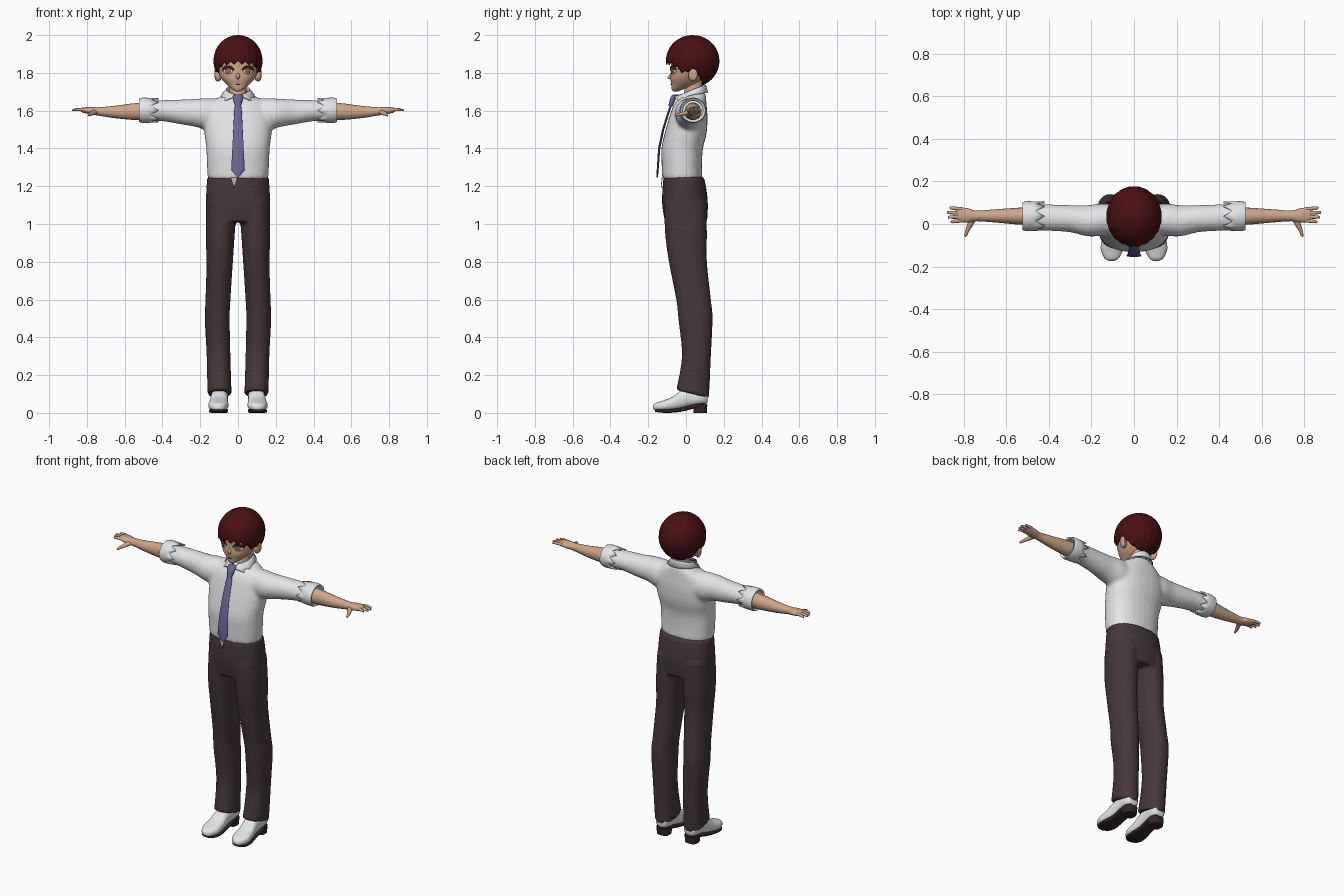
import bpy, bmesh
from math import sin, cos, pi, radians
from mathutils import Vector

cube = bpy.data.objects.get("Cube")
if cube:
    bpy.data.objects.remove(cube, do_unlink=True)


def material(name, r, g, b):
    mat = bpy.data.materials.new(name)
    mat.use_nodes = True
    mat.diffuse_color = (r, g, b, 1)
    bsdf = next(n for n in mat.node_tree.nodes if n.type == 'BSDF_PRINCIPLED')
    bsdf.inputs["Base Color"].default_value = (r, g, b, 1)
    bsdf.inputs["Roughness"].default_value = 0.7
    return mat


SKIN = material("skin", .62, .38, .25)
WHITE = material("white cloth", .8, .81, .83)
TROUSER = material("brown trouser cloth", .06, .04, .038)
HAIR = material("dark red hair", .065, .005, .006)
TIE = material("violet tie", .16, .14, .3)
SOLE = material("dark sole", .035, .02, .02)
EYE = material("eye white", .85, .8, .78)
IRIS = material("red brown iris", .35, .12, .09)
LINE = material("dark lash", .04, .012, .012)


def spline(secs, steps=5):
    """Smooth the list of cross-sections with a Catmull-Rom curve."""
    out = []
    for i in range(len(secs) - 1):
        a, b, c, d = (Vector(secs[max(0, min(len(secs) - 1, i + k))]) for k in (-1, 0, 1, 2))
        for s in range(steps):
            t = s / steps
            out.append(b + (c - a) * t / 2 + (a * 2 - b * 5 + c * 4 - d) * t * t / 2
                       + (b * 3 - a - c * 3 + d) * t ** 3 / 2)
    return out + [Vector(secs[-1])]


def grid(bm, rows, closed=True, caps=False):
    rows = [[bm.verts.new(p) for p in row] for row in rows]
    n = len(rows[0])
    for low, high in zip(rows, rows[1:]):
        for i in range(n if closed else n - 1):
            j = (i + 1) % n
            bm.faces.new((low[i], low[j], high[j], high[i]))
    if caps:
        bm.faces.new(rows[0])
        bm.faces.new(rows[-1])


def loft(bm, secs, axis='z', n=28, p=2.0, steps=5, side=1, warp=None):
    """Sections are (position on axis, centre a, centre b, radius a, radius b)."""
    rows = []
    for t, ca, cb, ra, rb in spline(secs, steps):
        row = []
        for i in range(n):
            c, s = cos(2 * pi * i / n), sin(2 * pi * i / n)
            a = ca + ra * abs(c) ** (2 / p) * (1 if c > 0 else -1)
            b = cb + rb * abs(s) ** (2 / p) * (1 if s > 0 else -1)
            co = Vector({'x': (t, a, b), 'y': (a, t, b), 'z': (a, b, t)}[axis])
            if warp:
                co = warp(co)
            co.x *= side
            row.append(co)
        rows.append(row)
    grid(bm, rows, caps=True)


def finish(name, bm, mat, side=1, thick=0, blend=0):
    bmesh.ops.scale(bm, vec=(side, 1, 1), verts=bm.verts)
    bmesh.ops.recalc_face_normals(bm, faces=bm.faces)
    me = bpy.data.meshes.new(name)
    bm.to_mesh(me)
    bm.free()
    me.shade_smooth()
    me.set_sharp_from_angle(angle=radians(50))
    me.materials.append(mat)
    ob = bpy.data.objects.new(name, me)
    bpy.context.collection.objects.link(ob)
    if thick:
        mod = ob.modifiers.new("thickness", 'SOLIDIFY')
        mod.thickness, mod.offset = thick, 0
    if blend:
        mod = ob.modifiers.new("merge", 'REMESH')
        mod.mode, mod.voxel_size, mod.use_smooth_shade = 'VOXEL', blend, True
        mod = ob.modifiers.new("soften", 'SMOOTH')
        mod.factor, mod.iterations = .5, 6
    return ob


def solid(name, mat, secs, axis='z', side=1, **kw):
    bm = bmesh.new()
    loft(bm, secs, axis, **kw)
    return finish(name, bm, mat, side)


def front_y(secs, x, z, p):
    """Depth of the front surface of an upright loft."""
    t, _, cy, rx, ry = min(spline(secs, 40), key=lambda s: abs(s[0] - z))
    return cy - ry * max(0, 1 - abs((x) / rx) ** p) ** (1 / p)


def plate(name, mat, secs, p, outline, lift, side=1):
    """Thin patch laid over the front of a loft."""
    bm = bmesh.new()
    mx = sum(q[0] for q in outline) / len(outline)
    mz = sum(q[1] for q in outline) / len(outline)
    rows = []
    for k in (.05, .35, .7, 1):
        pts = [(mx + (x - mx) * k, mz + (z - mz) * k) for x, z in outline]
        rows.append([(x, front_y(secs, x, z, p) - lift, z) for x, z in pts])
    grid(bm, rows)
    bm.faces.new(bm.verts[:] [:len(outline)])
    return finish(name, bm, mat, side, thick=.003)


def oval(x, z, rx, rz, n=18):
    return [(x + rx * cos(2 * pi * i / n), z + rz * sin(2 * pi * i / n)) for i in range(n)]


# Shirt body and sleeves merged into one soft surface
torso = [(1.24, 0, -.02, .16, .107), (1.32, 0, -.022, .165, .107), (1.4, 0, -.02, .168, .11),
         (1.48, 0, -.002, .178, .111), (1.56, 0, .012, .18, .102), (1.62, 0, .02, .165, .09),
         (1.655, 0, .03, .13, .077), (1.685, 0, .045, .075, .06), (1.7, 0, .05, .05, .045)]
sleeve = [(.06, .02, 1.575, .07, .085), (.15, .02, 1.58, .076, .087), (.22, .015, 1.588, .073, .075),
          (.3, .025, 1.593, .064, .066), (.4, .03, 1.6, .062, .056), (.48, .035, 1.6, .062, .055)]
bm = bmesh.new()
loft(bm, torso, p=2.3)
for side in (1, -1):
    loft(bm, sleeve, 'x', side=side)
finish("shirt", bm, WHITE, blend=.01)

# Trousers: hips and two legs merged
hips = [(1.25, 0, -.012, .163, .107), (1.18, 0, -.008, .168, .117), (1.1, 0, -.005, .171, .121),
        (1.01, 0, 0, .168, .112)]
leg = [(1.12, .085, -.004, .08, .112), (.95, .094, 0, .077, .111), (.8, .097, .01, .07, .101),
       (.6, .106, .04, .066, .092), (.5, .11, .05, .066, .091), (.3, .103, .055, .063, .077),
       (.1, .098, .035, .064, .087)]


def slant_hem(co):
    if co.z < .3:
        co.z -= (co.y - .035) * .25 * (.3 - co.z) / .2
    return co


bm = bmesh.new()
loft(bm, hips, p=2.3)
for side in (1, -1):
    loft(bm, leg, side=side, p=2.2, warp=slant_hem)
finish("trousers", bm, TROUSER, blend=.009)
plate("bare_waist", SKIN, hips, 2.3, [(-.04, 1.245), (-.02, 1.19), (-.002, 1.245)], .008)

# Neck and head
solid("neck", SKIN, [(1.62, 0, .035, .055, .055), (1.67, 0, .035, .05, .053),
                     (1.71, 0, .04, .046, .048), (1.78, 0, .045, .046, .048)])
face = [(1.702, 0, -.055, .012, .014), (1.715, 0, -.042, .032, .034), (1.74, 0, -.01, .062, .068),
        (1.77, 0, .005, .088, .088), (1.81, 0, .02, .105, .1), (1.86, 0, .03, .11, .11),
        (1.92, 0, .035, .1, .11), (1.97, 0, .035, .06, .07)]
solid("head", SKIN, face, n=36, p=2.2)
solid("nose", SKIN, [(-.07, 0, 1.785, .014, .024), (-.085, 0, 1.78, .009, .014),
                     (-.097, 0, 1.774, .002, .003)], 'y', n=12)
plate("mouth", LINE, face, 2.2, oval(0, 1.738, .014, .0022), .002)

for side, word in ((1, "left_"), (-1, "right_")):
    # Eyes, lashes and ears
    plate(word + "eye", EYE, face, 2.2, oval(.053, 1.815, .026, .021), .002, side)
    plate(word + "iris", IRIS, face, 2.2, oval(.052, 1.815, .013, .018), .004, side)
    arch = [(.053 + .031 * cos(a), 1.816 + .024 * sin(a)) for a in (.1, .6, 1.1, 1.6, 2.1, 2.6, 3)]
    inner = [(x, z - .006) for x, z in reversed(arch)]
    plate(word + "lash", LINE, face, 2.2, arch + inner, .005, side)
    solid(word + "ear", SKIN, [(.09, .03, 1.785, .014, .022), (.108, .034, 1.788, .022, .033),
                               (.12, .04, 1.793, .021, .03), (.124, .042, 1.795, .01, .016)], 'x', side, n=16)

    # Forearm with hand
    bm = bmesh.new()
    loft(bm, [(.45, .037, 1.597, .044, .047), (.55, .037, 1.595, .039, .044),
              (.65, .038, 1.593, .031, .033), (.74, .038, 1.596, .025, .022),
              (.78, .04, 1.6, .034, .02), (.82, .043, 1.603, .034, .014),
              (.832, .043, 1.604, .028, .009)], 'x', n=20)
    for i, length in enumerate((.045, .058, .062, .05)):
        y, r = .016 + .018 * i, .0085
        loft(bm, [(.805, y, 1.604, r, r), (.815 + length / 2, y + (i - 1.5) * .002, 1.606, r, r),
                  (.812 + length, y + (i - 1.5) * .004, 1.603, r * .75, r * .7),
                  (.816 + length, y + (i - 1.5) * .004, 1.602, r * .3, r * .3)], 'x', n=10)
    loft(bm, [(.035, .752, 1.596, .018, .014), (0, .768, 1.588, .015, .012),
              (-.03, .782, 1.581, .01, .009), (-.055, .79, 1.576, .006, .006),
              (-.06, .791, 1.576, .002, .002)], 'y', n=12)
    finish(word + "forearm_and_hand", bm, SKIN, side)

    # Rolled cuff with a ragged fold at the inner edge
    bm = bmesh.new()
    rows = []
    for x, r in ((.455, .064), (.475, .066), (.505, .067), (.52, .064), (.515, .054)):
        rows.append([])
        for i in range(32):
            a = 2 * pi * i / 32
            jag = (-.035, -.015, .005, -.01)[i % 4] if x < .46 else 0
            rows[-1].append((x + jag, .037 + r * cos(a), 1.602 + r * .95 * sin(a)))
    grid(bm, rows)
    finish(word + "cuff", bm, WHITE, side, thick=.007)

    # Shoe, sole and heel
    solid(word + "shoe", WHITE, [(-.174, .105, .03, .012, .01), (-.16, .105, .033, .034, .02),
                                 (-.12, .104, .038, .052, .028), (-.07, .102, .049, .05, .037),
                                 (-.03, .1, .068, .046, .048), (.02, .098, .083, .044, .05),
                                 (.08, .097, .087, .045, .045), (.108, .097, .085, .034, .036),
                                 (.115, .097, .085, .015, .018)], 'y', side, p=2.5)
    solid(word + "sole", SOLE, [(-.165, .105, .012, .02, .006), (-.14, .105, .01, .045, .008),
                                (-.09, .103, .01, .051, .01), (-.02, .1, .018, .042, .011),
                                (.05, .098, .036, .041, .011), (.108, .097, .042, .028, .01)],
          'y', side, p=4)
    solid(word + "heel", SOLE, [(0, .097, .075, .038, .035), (.045, .097, .075, .042, .038)],
          'z', side, p=3, steps=1)

# Collar: standing band that folds outwards to two points, open at the front
band, fold, flap = [], [], []
for i in range(41):
    a = radians(14 + 332 * i / 40)
    f = (1 + cos(a)) / 2
    front = min(a, 2 * pi - a)
    point = max(0, 1 - abs(front - radians(48)) / .6)
    band.append((.058 * sin(a), .04 - .058 * cos(a), 1.705 - .045 * f))
    fold.append((.062 * sin(a), .04 - .065 * cos(a), 1.735 - .05 * f))
    reach = .1 if f > .5 else .08
    flap.append(((.085 + .02 * point) * sin(a), .035 - reach * cos(a), 1.695 - .02 * f - .03 * point))
bm = bmesh.new()
grid(bm, [band, fold, flap], closed=False)
finish("collar", bm, WHITE, thick=.006)

# Tie blade and knot
solid("tie", TIE, [(1.64, 0, -.075, .014, .006), (1.6, 0, -.09, .02, .006), (1.5, 0, -.121, .025, .006),
                   (1.4, 0, -.142, .03, .006), (1.285, 0, -.15, .036, .005),
                   (1.245, 0, -.152, .002, .003)], n=12, steps=1)
solid("tie_knot", TIE, [(1.685, 0, -.055, .024, .014), (1.67, 0, -.066, .028, .016),
                        (1.625, 0, -.082, .015, .012)], n=12, steps=2)

# Hair: ridged cap whose ragged rim drops from the fringe to the nape
rim = spline([(0, 97), (40, 101), (68, 119), (92, 114), (120, 140), (150, 156), (180, 160)], 12)
rows, n = [], 120
for k in range(19):
    row = []
    for i in range(n):
        a = 2 * pi * i / n
        turn = min(i, n - i) * 360 / n
        lock = abs(i % 6 - 3) / 3
        low = min(rim, key=lambda q: abs(q[0] - turn))[1] - 8 * lock * (1 if turn < 100 else .5)
        th = radians(1 + (low - 1) * k / 18)
        r = 1 - .03 * lock * (k / 18) ** 2
        row.append((.128 * r * sin(th) * sin(a), .035 - .14 * r * sin(th) * cos(a), 1.862 + .135 * cos(th)))
    rows.append(row)
bm = bmesh.new()
grid(bm, rows)
bm.verts.ensure_lookup_table()
bm.faces.new(bm.verts[:n])
finish("hair", bm, HAIR, thick=.006)
